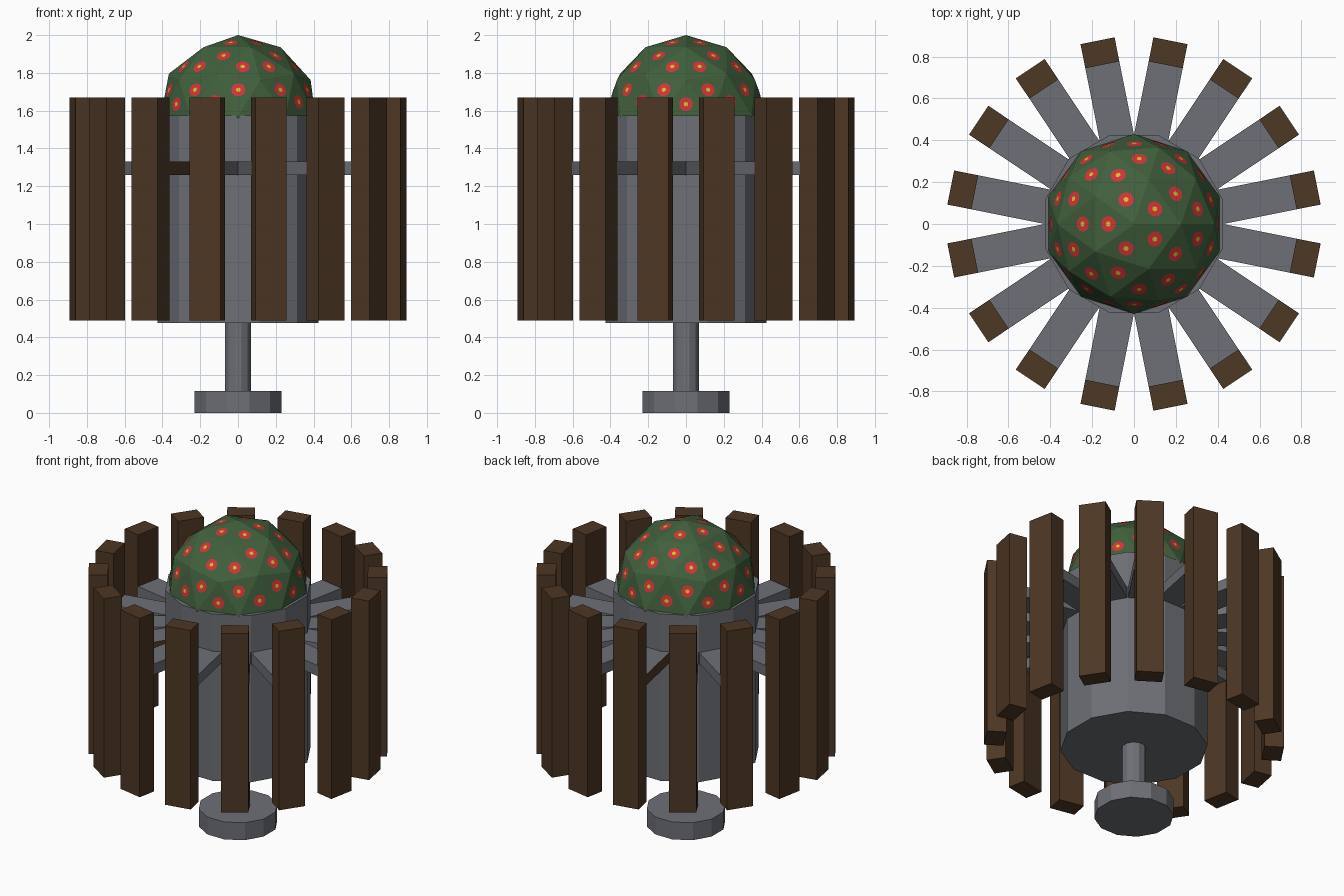
import bpy, bmesh, math
from mathutils import Matrix, Vector

if "Cube" in bpy.data.objects:
    bpy.data.objects.remove(bpy.data.objects["Cube"])


def material(name, rgb):
    m = bpy.data.materials.new(name)
    m.diffuse_color = (*rgb, 1)
    m.use_nodes = True
    m.node_tree.nodes["Principled BSDF"].inputs["Base Color"].default_value = m.diffuse_color
    return m


GREY = material("grey metal", (0.155, 0.16, 0.18))
BROWN = material("brown wood", (0.075, 0.038, 0.018))
GREEN = material("leaf green", (0.052, 0.115, 0.045))
RED = material("flower red", (0.62, 0.035, 0.04))
YELLOW = material("flower yellow", (0.72, 0.5, 0.02))


def finish(name, bm, *mats):
    me = bpy.data.meshes.new(name)
    bm.to_mesh(me)
    bm.free()
    ob = bpy.data.objects.new(name, me)
    bpy.context.collection.objects.link(ob)
    for m in mats:
        me.materials.append(m)
    return ob


def cylinder(name, apothem, z0, z1, mat, sides=12):
    """Upright prism with one flat side facing the front."""
    bm = bmesh.new()
    r = apothem / math.cos(math.pi / sides)
    bmesh.ops.create_cone(bm, cap_ends=True, segments=sides, radius1=r, radius2=r,
                          depth=z1 - z0,
                          matrix=Matrix.Translation((0, 0, (z0 + z1) / 2))
                          @ Matrix.Rotation(math.pi / sides, 4, 'Z'))
    return finish(name, bm, mat)


def radial_box(name, angle, r0, r1, width, z0, z1, *mats):
    """Box lying along a radius at the given angle."""
    bm = bmesh.new()
    bmesh.ops.create_cube(bm, size=1, matrix=Matrix.Rotation(angle, 4, 'Z')
                          @ Matrix.Translation(((r0 + r1) / 2, 0, (z0 + z1) / 2))
                          @ Matrix.Diagonal((r1 - r0, width, z1 - z0, 1)))
    return finish(name, bm, *mats)


# Foot, pole and drum
cylinder("foot", 0.23, 0, 0.115, GREY)
cylinder("pole", 0.07, 0.1, 0.49, GREY)
cylinder("drum", 0.426, 0.475, 1.575, GREY)

# Ring of slats on spokes
for i in range(16):
    a = math.radians(11.25 + 22.5 * i)
    radial_box(f"slat_{i + 1}", a, 0.776, 0.893, 0.166, 0.49, 1.67, BROWN)
    spoke = radial_box(f"spoke_{i + 1}", a, 0.3, 0.78, 0.166, 1.26, 1.33, GREY, BROWN)
    # Two spokes have one brown side
    if i in (4, 10):
        side = Vector((-math.sin(a), math.cos(a), 0))
        for p in spoke.data.polygons:
            p.material_index = int(p.normal.dot(side) > 0.9)

# Faceted dome
R, CENTRE = 0.43, Vector((0, 0, 1.57))
dome = bmesh.new()
bmesh.ops.create_icosphere(dome, subdivisions=2, radius=R,
                           matrix=Matrix.Translation(CENTRE))
dome.normal_update()

# One flower on every dome facet above the drum
flowers = bmesh.new()
for f in dome.faces:
    c = f.calc_center_median()
    if c.z < CENTRE.z + 0.04:
        continue
    turn = f.normal.to_track_quat('Z', 'Y').to_matrix().to_4x4()
    for index, (radius, lift, sides) in enumerate(((0.038, 0.002, 9), (0.013, 0.004, 6))):
        disc = bmesh.ops.create_circle(flowers, cap_ends=True, segments=sides, radius=radius,
                                       matrix=Matrix.Translation(c + f.normal * lift) @ turn)
        face = disc["verts"][0].link_faces[0]
        face.material_index = index
        face.normal_update()
        if face.normal.dot(f.normal) < 0:
            face.normal_flip()
finish("flowers", flowers, RED, YELLOW)
finish("dome", dome, GREEN)
